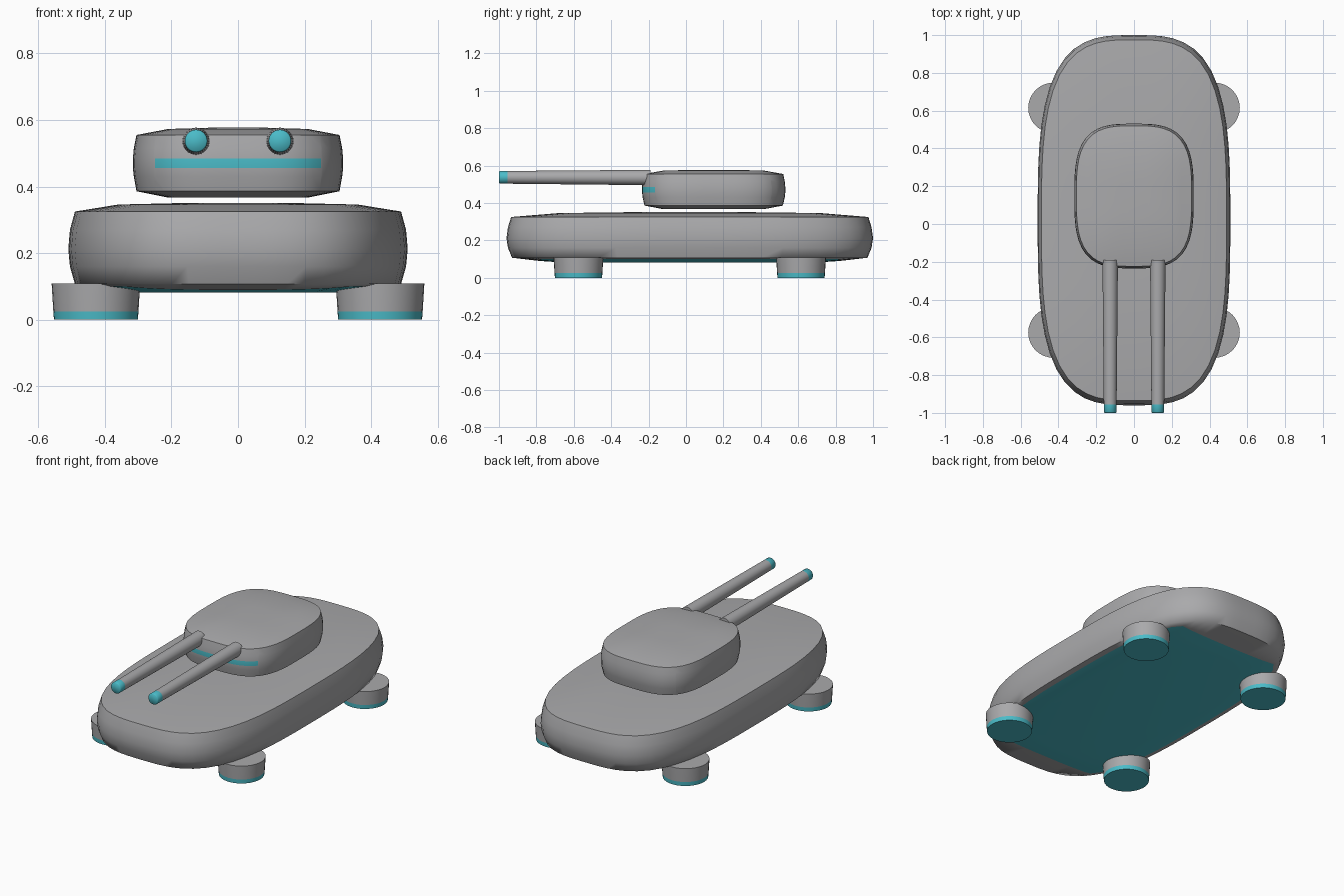
import bpy, bmesh, math

if "Cube" in bpy.data.objects:
    bpy.data.objects.remove(bpy.data.objects["Cube"])


def material(name, rgb):
    m = bpy.data.materials.new(name)
    m.diffuse_color = (*rgb, 1)
    m.use_nodes = True
    m.node_tree.nodes["Principled BSDF"].inputs["Base Color"].default_value = m.diffuse_color
    return m


GREY = material("grey armour", (0.40, 0.40, 0.41))
TEAL = material("teal trim", (0.07, 0.50, 0.58))


def outline(a, b, cy, z, n=3.2, count=64):
    """Rounded rectangle ring of half-width a and half-length b."""
    pts = []
    for i in range(count):
        t = 2 * math.pi * i / count
        c, s = math.cos(t), math.sin(t)
        r = (abs(c) ** n + abs(s) ** n) ** (-1 / n)
        pts.append((a * r * c, cy + b * r * s, z))
    return pts


def loft(name, rings, teal_bands=(), angle=60, cut=None):
    """Skin rings from bottom to top; the bands listed become teal (-1 is the bottom cap)."""
    bm = bmesh.new()
    loops = [[bm.verts.new(p) for p in ring] for ring in rings]
    n = len(loops[0])
    bottom = bm.faces.new(loops[0][::-1])
    bottom.material_index = int(-1 in teal_bands)
    bm.faces.new(loops[-1]).material_index = int(len(rings) - 1 in teal_bands)
    for k in range(len(loops) - 1):
        lo, hi = loops[k], loops[k + 1]
        for i in range(n):
            j = (i + 1) % n
            f = bm.faces.new((lo[i], lo[j], hi[j], hi[i]))
            f.material_index = int(k in teal_bands)
    if cut:
        cut(bm)
    bmesh.ops.recalc_face_normals(bm, faces=bm.faces)
    me = bpy.data.meshes.new(name)
    bm.to_mesh(me)
    bm.free()
    me.materials.append(GREY)
    me.materials.append(TEAL)
    ob = bpy.data.objects.new(name, me)
    bpy.context.collection.objects.link(ob)
    bpy.context.view_layer.objects.active = ob
    ob.select_set(True)
    bpy.ops.object.shade_smooth_by_angle(angle=math.radians(angle))
    ob.select_set(False)
    return ob


# Hull: rounded slab with a teal belly whose ends are cut straight
CY = 0.02
belly = []
for x, y, z in outline(0.46, 0.93, CY, 0.1):
    d = max(-0.8, min(0.8, y - CY))
    belly.append((x, CY + d, 0.1 - 0.08 * (abs(y - CY) - abs(d))))
loft("hull", [
    outline(0.36, 0.68, CY, 0.082),
    belly,
    outline(0.49, 0.95, CY, 0.107),
    outline(0.505, 0.972, CY, 0.16),
    outline(0.51, 0.98, CY, 0.212),
    outline(0.505, 0.972, CY, 0.27),
    outline(0.49, 0.955, CY, 0.325),
    outline(0.36, 0.70, CY, 0.346),
    outline(0.15, 0.30, CY, 0.351),
], teal_bands=(-1, 0))


# Turret: smaller rounded slab with a teal slit across the front
def slit(bm):
    for x in (-0.25, 0.25):
        bmesh.ops.bisect_plane(bm, geom=bm.verts[:] + bm.edges[:] + bm.faces[:],
                               plane_co=(x, 0, 0), plane_no=(1, 0, 0))
    for f in bm.faces:
        c = f.calc_center_median()
        f.material_index = int(c.y < 0 and abs(c.x) < 0.25 and 0.456 < c.z < 0.484)


TY = 0.148
loft("turret", [
    outline(0.21, 0.27, TY, 0.367),
    outline(0.305, 0.37, TY, 0.386),
    outline(0.313, 0.38, TY, 0.43),
    outline(0.316, 0.383, TY, 0.456),
    outline(0.316, 0.383, TY, 0.484),
    outline(0.313, 0.38, TY, 0.515),
    outline(0.305, 0.372, TY, 0.555),
    outline(0.21, 0.27, TY, 0.573),
    outline(0.08, 0.10, TY, 0.577),
], cut=slit)


def circle(x, y, z, r, axis, count=32):
    pts = []
    for i in range(count):
        t = 2 * math.pi * i / count
        u, v = r * math.cos(t), r * math.sin(t)
        pts.append((x + u, y, z + v) if axis == "y" else (x + u, y + v, z))
    return pts


for side, tag in ((-1, "left"), (1, "right")):
    # Gun barrels: tapered, with teal muzzles
    bx = side * 0.126
    loft("barrel_" + tag, [
        circle(bx, -0.19, 0.536, 0.041, "y"),
        circle(bx, -0.955, 0.537, 0.034, "y"),
        circle(bx, -0.995, 0.537, 0.034, "y"),
        circle(bx, -1.0, 0.537, 0.030, "y"),
    ], teal_bands=(1, 2, 3))
    # Round feet with teal soles
    for y, end in ((-0.575, "front"), (0.615, "back")):
        fx = side * 0.427
        loft("foot_%s_%s" % (end, tag), [
            circle(fx, y, 0.0, 0.126, "z"),
            circle(fx, y, 0.025, 0.128, "z"),
            circle(fx, y, 0.109, 0.133, "z"),
        ], teal_bands=(-1, 0))
